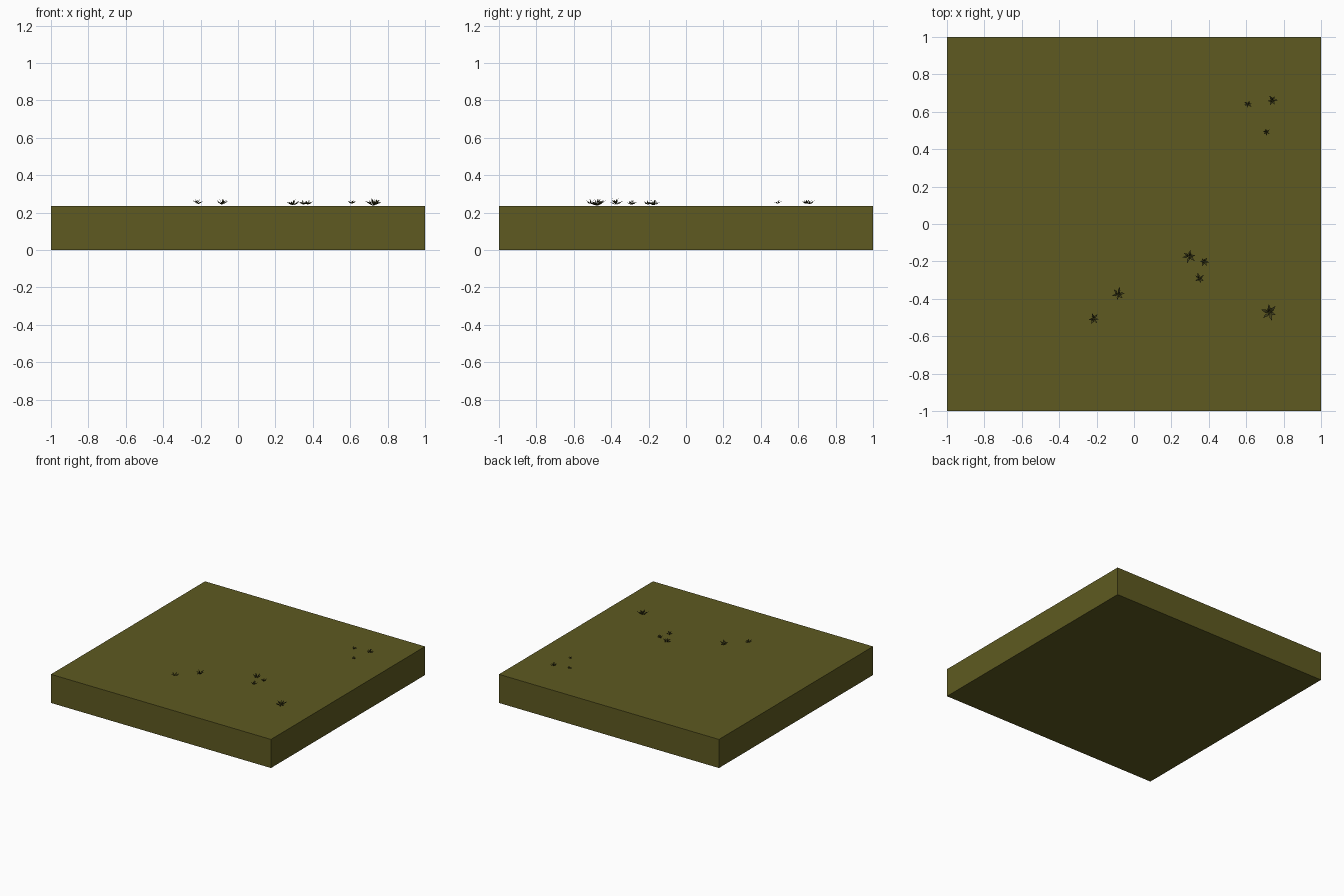
import bpy, bmesh, math, random
from mathutils import Vector

if "Cube" in bpy.data.objects:
    bpy.data.objects.remove(bpy.data.objects["Cube"])

random.seed(4)
TOP = 0.235


def material(name, rgb):
    m = bpy.data.materials.new(name)
    m.diffuse_color = (*rgb, 1)
    m.use_nodes = True
    m.node_tree.nodes["Principled BSDF"].inputs["Base Color"].default_value = m.diffuse_color
    return m


soil = material("olive_ground", (0.112, 0.102, 0.015))
leaf = material("dark_olive_grass", (0.05, 0.047, 0.011))


def finish(bm, name, mat):
    me = bpy.data.meshes.new(name)
    bm.to_mesh(me)
    bm.free()
    me.materials.append(mat)
    ob = bpy.data.objects.new(name, me)
    bpy.context.collection.objects.link(ob)
    return ob


# ground slab
bm = bmesh.new()
bmesh.ops.create_cube(bm, size=1)
for v in bm.verts:
    v.co = Vector((v.co.x * 2, v.co.y * 2, (v.co.z + 0.5) * TOP))
finish(bm, "ground_slab", soil)


def blade(bm, angle, reach, z0, rise):
    """Pointed blade with a raised keel: root, wide middle, tip."""
    out = Vector((math.cos(angle), math.sin(angle), 0))
    side = Vector((-out.y, out.x, 0))
    w = reach * 0.17
    root = bm.verts.new(out * reach * 0.05 + Vector((0, 0, z0)))
    mid = out * reach * 0.5 + Vector((0, 0, z0 + rise * 0.6))
    left, right = bm.verts.new(mid + side * w), bm.verts.new(mid - side * w)
    keel = bm.verts.new(mid - Vector((0, 0, w * 0.8)))
    tip = bm.verts.new(out * reach + Vector((0, 0, z0 + rise)))
    for f in ((root, keel, left), (root, right, keel), (keel, tip, left),
              (right, tip, keel), (root, left, right), (left, tip, right)):
        bm.faces.new(f)


def tuft(name, x, y, r, z0, turn):
    bm = bmesh.new()
    # outer ring of spreading blades
    for i in range(6):
        a = turn + math.tau * i / 6 + random.uniform(-0.2, 0.2)
        blade(bm, a, r * random.uniform(0.85, 1.1), z0, r * random.uniform(0.4, 0.7))
    # inner upright blades
    for i in range(3):
        blade(bm, turn + 0.5 + math.tau * i / 3, r * 0.5, z0, r * 0.9)
    bmesh.ops.recalc_face_normals(bm, faces=bm.faces)
    bmesh.ops.translate(bm, verts=bm.verts, vec=(x, y, 0))
    finish(bm, name, leaf)


# grass tufts: x, y, radius, root height
tufts = [
    (0.61, 0.64, 0.023, 0.248), (0.74, 0.66, 0.030, 0.245),
    (0.708, 0.492, 0.020, 0.249), (0.295, -0.172, 0.037, 0.240),
    (0.375, -0.202, 0.025, 0.244), (0.35, -0.290, 0.031, 0.243),
    (-0.085, -0.375, 0.037, 0.243), (-0.215, -0.507, 0.030, 0.246),
    (0.724, -0.473, 0.044, 0.238),
]
for i, (x, y, r, z0) in enumerate(tufts):
    tuft(f"grass_tuft_{i + 1}", x, y, r, z0, 0.3 + i * 0.7)
